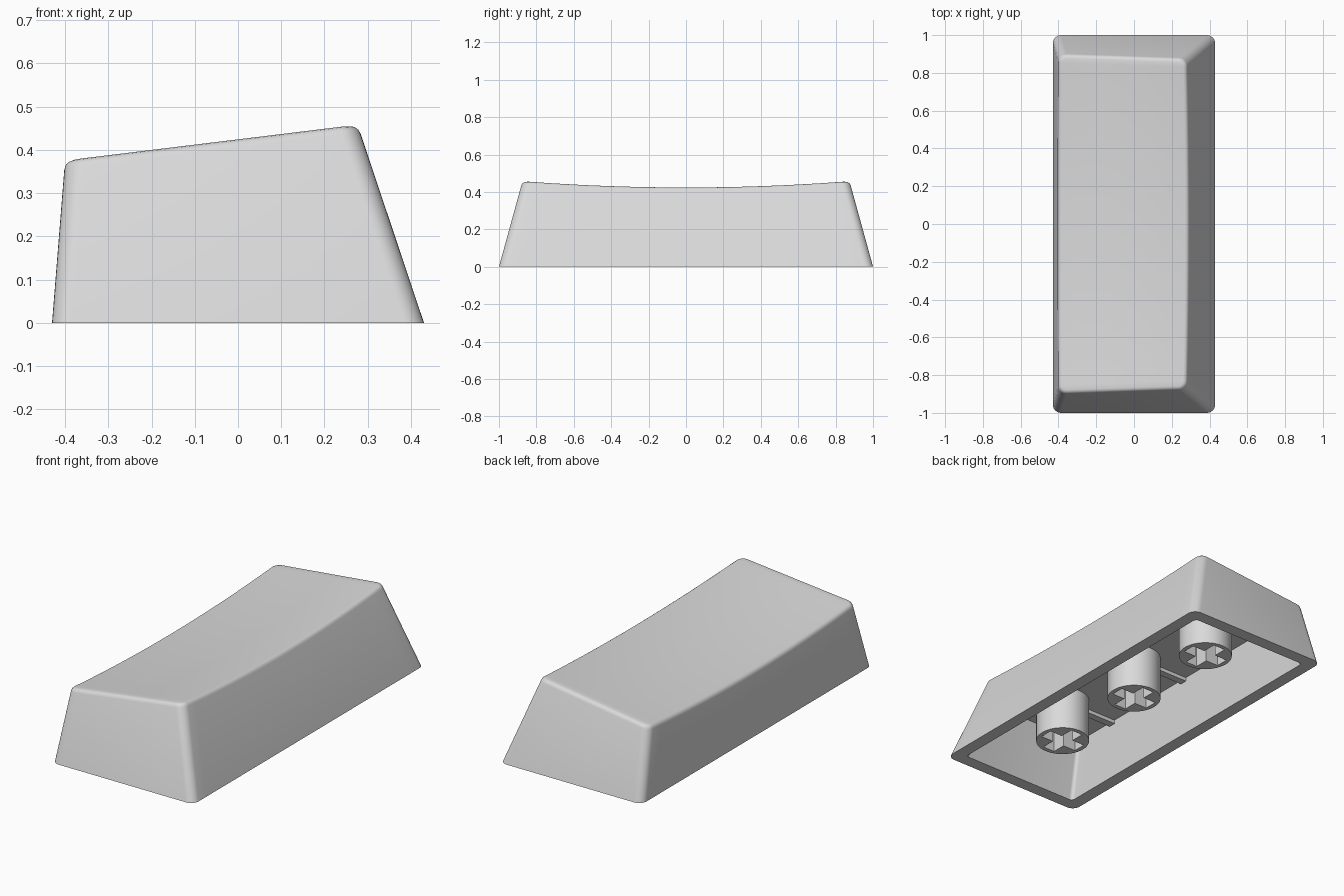
import bpy, bmesh, math

if "Cube" in bpy.data.objects:
    bpy.data.objects.remove(bpy.data.objects["Cube"])

grey = bpy.data.materials.new("plain grey")
grey.diffuse_color = (0.7, 0.7, 0.7, 1)
grey.use_nodes = True
grey.node_tree.nodes["Principled BSDF"].inputs["Base Color"].default_value = grey.diffuse_color


def make(name, bm, smooth=True):
    bmesh.ops.recalc_face_normals(bm, faces=bm.faces[:])
    mesh = bpy.data.meshes.new(name)
    bm.to_mesh(mesh)
    bm.free()
    mesh.materials.append(grey)
    obj = bpy.data.objects.new(name, mesh)
    bpy.context.collection.objects.link(obj)
    if smooth:
        bpy.ops.object.select_all(action='DESELECT')
        obj.select_set(True)
        bpy.context.view_layer.objects.active = obj
        bpy.ops.object.shade_smooth_by_angle(angle=math.radians(35))
    return obj


def top_height(x, y):
    # top slopes up to the right and dips along its length
    return 0.425 + 0.125 * x - 0.035 * (1 - (y / 0.875) ** 2)


ARC, LONG = 7, 28


def wall_point(z, inset, side, k):
    # point k of a rounded rectangle, front to back, on one side
    left, right, half = -0.43 + 0.08 * z, 0.43 - 0.335 * z, 1 - 0.275 * z
    r = max(0.045 - inset, 0.02)
    edge = right - inset - r if side > 0 else left + inset + r
    run = half - inset - r
    if k <= ARC:
        a, cy = math.radians(-90 + 90 * k / ARC), -run
    elif k >= ARC + LONG:
        a, cy = math.radians(90 * (k - ARC - LONG) / ARC), run
    else:
        a, cy = 0, run * (2 * (k - ARC) / LONG - 1)
    return edge + side * r * math.cos(a), cy + r * math.sin(a)


def ring(bm, height, inset):
    sides = []
    for side in (1, -1):
        verts = []
        for k in range(2 * ARC + LONG + 1):
            z = 0.4
            for _ in range(12):
                x, y = wall_point(z, inset, side, k)
                z = height(x, y)
            verts.append(bm.verts.new((x, y, z)))
        sides.append(verts)
    return sides


def cap(bm, sides):
    a, b = sides
    for i in range(len(a) - 1):
        bm.faces.new((a[i], a[i + 1], b[i + 1], b[i]))


# hollow shell: ceiling, inner wall, rim, outer wall, rounded top edge
CEILING = 0.31
bm = bmesh.new()
rings = [ring(bm, lambda x, y: CEILING, 0.07),
         ring(bm, lambda x, y: 0, 0.07),
         ring(bm, lambda x, y: 0, 0)]
for drop, inset in ((0.02, 0), (0.010, 0.002), (0.003, 0.008), (0, 0.018)):
    rings.append(ring(bm, lambda x, y, d=drop: top_height(x, y) - d, inset))
loops = [r[0] + r[1][::-1] for r in rings]
for lo, hi in zip(loops, loops[1:]):
    for i in range(len(lo)):
        j = (i + 1) % len(lo)
        bm.faces.new((lo[i], lo[j], hi[j], hi[i]))
cap(bm, rings[0])
cap(bm, rings[-1])
make("shell", bm)


def prism(outline, z0, z1):
    bm = bmesh.new()
    face = bm.faces.new([bm.verts.new((x, y, z0)) for x, y in outline])
    out = bmesh.ops.extrude_face_region(bm, geom=[face])
    for v in out["geom"]:
        if isinstance(v, bmesh.types.BMVert):
            v.co.z = z1
    return bm


# three mounting stems with cross sockets, each with a shallow ceiling rib
R, ARM, W = 0.138, 0.113, 0.036
quarter = [(ARM, -W), (ARM, W), (W, W)]
for label, cy in (("front", -0.578), ("middle", 0), ("back", 0.578)):
    circle = [(R * math.cos(a), cy + R * math.sin(a))
              for a in (math.tau * i / 48 for i in range(48))]
    stem = make(label + "_stem", prism(circle, 0.07, CEILING + 0.015))

    cross = []
    for q in range(4):
        c, s = round(math.cos(q * math.pi / 2)), round(math.sin(q * math.pi / 2))
        cross += [(x * c - y * s, cy + x * s + y * c) for x, y in quarter]
    cutter = make(label + "_socket_cutter", prism(cross, 0.0, 0.26), False)
    cutter.hide_render = True
    cutter.hide_set(True)
    cut = stem.modifiers.new("socket", 'BOOLEAN')
    cut.operation, cut.solver, cut.object = 'DIFFERENCE', 'EXACT', cutter
    stem.modifiers.move(len(stem.modifiers) - 1, 0)

    rib = [(-0.345, cy - 0.02), (0.265, cy - 0.02), (0.265, cy + 0.02), (-0.345, cy + 0.02)]
    make(label + "_rib", prism(rib, CEILING - 0.02, CEILING + 0.01), False)
